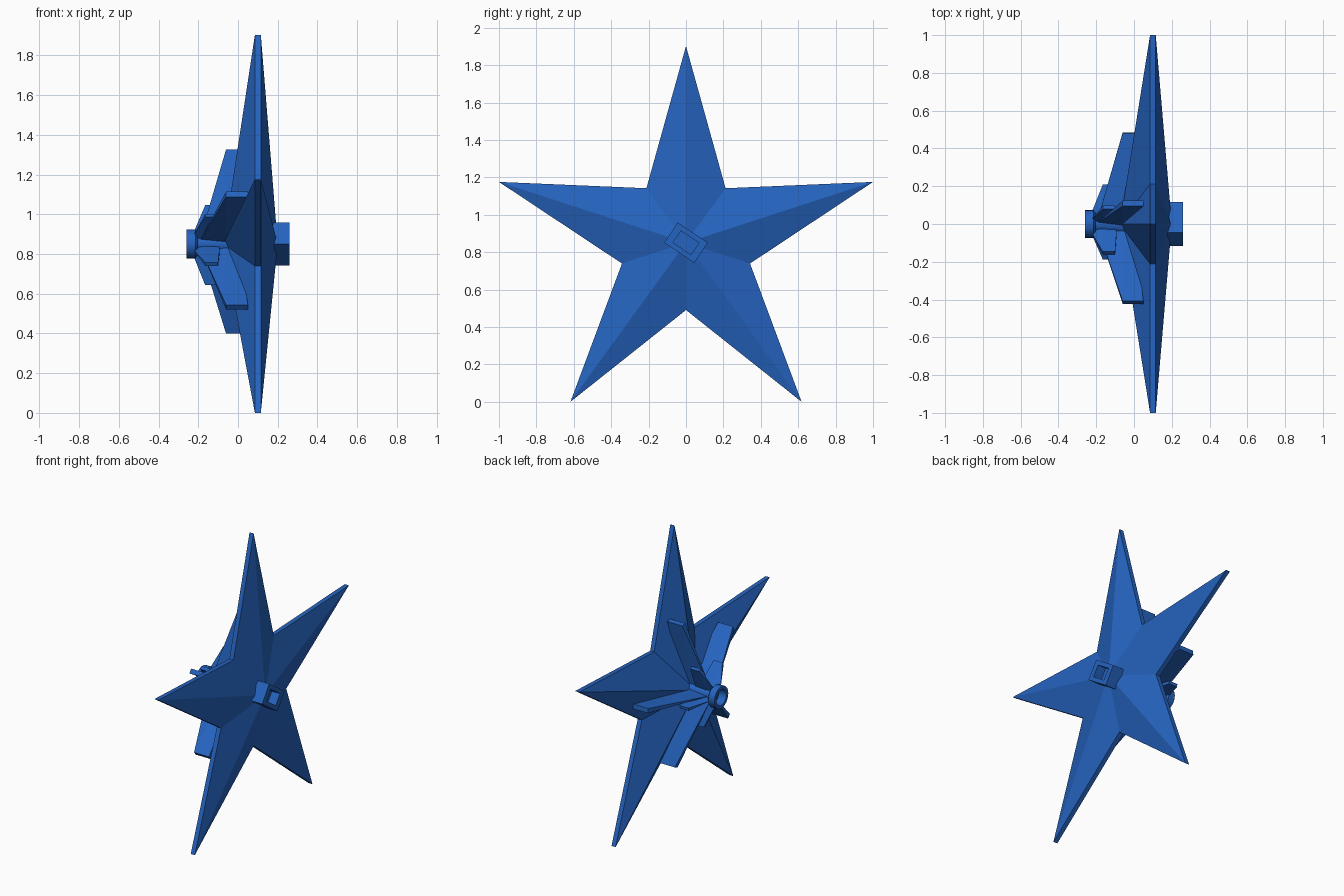
import bpy, bmesh, math

if "Cube" in bpy.data.objects:
    bpy.data.objects.remove(bpy.data.objects["Cube"])

CZ = 0.851  # height of the star centre
mat = bpy.data.materials.new("blue")
mat.diffuse_color = (0.0185, 0.125, 0.52, 1)
mat.use_nodes = True
mat.node_tree.nodes["Principled BSDF"].inputs["Base Color"].default_value = mat.diffuse_color


def polar(x, r, deg, side=0.0):
    """Point at depth x, radius r and angle in the y-z plane, shifted sideways."""
    a = math.radians(deg)
    return (x, r * math.cos(a) - side * math.sin(a),
            CZ + r * math.sin(a) + side * math.cos(a))


def finish(bm, name, smooth=False):
    bmesh.ops.recalc_face_normals(bm, faces=bm.faces)
    me = bpy.data.meshes.new(name)
    bm.to_mesh(me)
    bm.free()
    me.materials.append(mat)
    ob = bpy.data.objects.new(name, me)
    bpy.context.collection.objects.link(ob)
    if smooth:
        bpy.context.view_layer.objects.active = ob
        ob.select_set(True)
        bpy.ops.object.shade_smooth_by_angle(angle=math.radians(35))
        ob.select_set(False)
    return ob


def bridge(bm, loops, closed=False):
    """Quads between successive vertex loops."""
    pairs = list(zip(loops, loops[1:]))
    if closed:
        pairs.append((loops[-1], loops[0]))
    for a, b in pairs:
        n = len(a)
        for i in range(n):
            j = (i + 1) % n
            bm.faces.new((a[i], a[j], b[j], b[i]))


# Star body: thin rim with a raised apex on each side
bm = bmesh.new()
rims = []
for x, apex_x in ((0.085, -0.075), (0.115, 0.2)):
    rim = [bm.verts.new(polar(x, 0.36 if i % 2 else 1.0515, 90 + 36 * i))
           for i in range(10)]
    apex = bm.verts.new((apex_x, 0, CZ))
    for i in range(10):
        bm.faces.new((rim[i], rim[(i + 1) % 10], apex))
    rims.append(rim)
bridge(bm, rims)
finish(bm, "star_body")


# Fins: plates narrowing to a ridge, five large and five small
def fin(name, deg, profile, ridge):
    bm = bmesh.new()
    for x, r, t in profile:
        for s in (-t, t):
            bm.verts.new(polar(x, r, deg, s))
    bm.verts.new(polar(*ridge, deg))
    res = bmesh.ops.convex_hull(bm, input=bm.verts[:])
    junk = [v for v in res["geom_interior"] if isinstance(v, bmesh.types.BMVert)]
    bmesh.ops.delete(bm, geom=junk, context="VERTS")
    bmesh.ops.dissolve_limit(bm, angle_limit=0.01, verts=bm.verts[:], edges=bm.edges[:])
    finish(bm, name)


for k in range(5):
    fin(f"large_fin_{k + 1}", 77 + 72 * k,
        [(0.05, 0.485, 0.015), (-0.06, 0.485, 0.015),
         (0.0, 0.0, 0.02), (-0.06, 0.0, 0.02)], (-0.2, 0.0))
    fin(f"small_fin_{k + 1}", 65 + 72 * k,
        [(-0.10, 0.21, 0.01), (-0.165, 0.21, 0.01),
         (-0.09, 0.03, 0.012), (-0.165, 0.03, 0.012)], (-0.225, 0.06))

# Round collar with an open bore
bm = bmesh.new()
loops = [[bm.verts.new(polar(x, r, 15 * i)) for i in range(24)]
         for x, r in ((-0.205, 0.06), (-0.215, 0.073), (-0.26, 0.073),
                      (-0.26, 0.052), (-0.21, 0.045))]
bridge(bm, loops)
bm.faces.new(loops[-1])
bm.faces.new(loops[0])
finish(bm, "collar", True)

# Hub that carries the collar
bm = bmesh.new()
loops = [[bm.verts.new(polar(x, r, 30 * i)) for i in range(12)]
         for x, r in ((-0.05, 0.06), (-0.207, 0.045))]
bridge(bm, loops)
for lp in loops:
    bm.faces.new(lp)
finish(bm, "hub", True)

# Tilted rectangular socket with a recess
bm = bmesh.new()
loops = []
for x, w, h in ((0.15, 0.097, 0.065), (0.26, 0.097, 0.065),
                (0.26, 0.058, 0.038), (0.2, 0.058, 0.038)):
    loops.append([bm.verts.new(polar(x, u * w, -34, v * h))
                  for u, v in ((-1, -1), (1, -1), (1, 1), (-1, 1))])
bridge(bm, loops)
bm.faces.new(loops[0])
bm.faces.new(loops[-1])
finish(bm, "socket")
